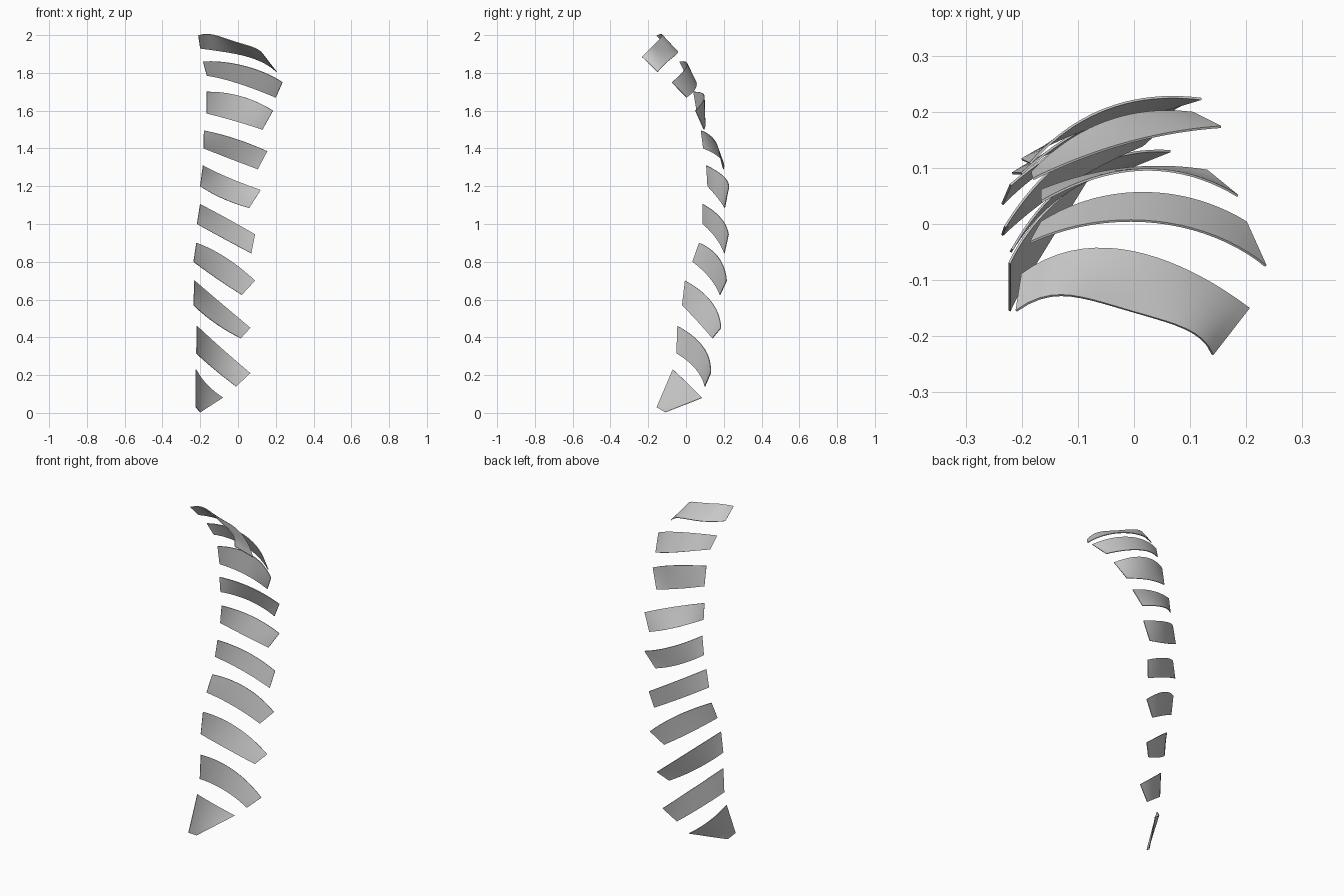
import bpy
import bmesh
from mathutils import Vector

if "Cube" in bpy.data.objects:
    bpy.data.objects.remove(bpy.data.objects["Cube"])

COLS, ROWS, THICK = 20, 5, 0.004


def curve_points(pts, n):
    """Smooth curve through a few points, sampled n + 1 times by chord length."""
    pts = [Vector(p) for p in pts]
    ts = [0.0]
    for a, b in zip(pts, pts[1:]):
        ts.append(ts[-1] + (b - a).length)
    ts = [t / ts[-1] for t in ts]
    out = []
    for k in range(n + 1):
        u, p = k / n, Vector((0, 0, 0))
        for i, pt in enumerate(pts):
            w = 1.0
            for j, t in enumerate(ts):
                if j != i:
                    w *= (u - t) / (ts[i] - t)
            p += w * pt
        out.append(p)
    return out


def plate(name, upper, lower):
    """Thin curved strip lofted between its upper and lower edges."""
    top, bot = curve_points(upper, COLS), curve_points(lower, COLS)
    bm = bmesh.new()
    grid = [[bm.verts.new(a.lerp(b, r / ROWS)) for a, b in zip(top, bot)]
            for r in range(ROWS + 1)]
    for r in range(ROWS):
        for c in range(COLS):
            bm.faces.new((grid[r][c], grid[r + 1][c], grid[r + 1][c + 1], grid[r][c + 1]))
    bmesh.ops.recalc_face_normals(bm, faces=bm.faces)
    mesh = bpy.data.meshes.new(name)
    bm.to_mesh(mesh)
    bm.free()
    obj = bpy.data.objects.new(name, mesh)
    bpy.context.collection.objects.link(obj)
    # give the sheet its thickness, then smooth all but the rim
    mod = obj.modifiers.new("thickness", 'SOLIDIFY')
    mod.thickness, mod.offset = THICK, 0
    bpy.ops.object.select_all(action='DESELECT')
    obj.select_set(True)
    bpy.context.view_layer.objects.active = obj
    bpy.ops.object.modifier_apply(modifier=mod.name)
    bpy.ops.object.shade_smooth_by_angle()


# tapered bottom plate
plate("bottom_plate",
      [(-.222, -.07, .23), (-.165, .015, .15), (-.08, .085, .08)],
      [(-.222, -.155, .03), (-.20, -.11, .003)])

# lower plates, sloping steeply down to the right
plate("lower_plate_1",
      [(-.217, -.045, .46), (-.08, .10, .335), (.065, .13, .21)],
      [(-.22, -.05, .315), (-.13, .05, .235), (-.01, .10, .14)])
plate("lower_plate_2",
      [(-.23, -.005, .70), (-.09, .14, .58), (.065, .185, .45)],
      [(-.235, -.02, .57), (-.12, .07, .475), (.015, .14, .395)])
plate("lower_plate_3",
      [(-.22, .07, .90), (-.07, .17, .825), (.09, .215, .70)],
      [(-.235, .035, .80), (-.11, .13, .71), (.02, .18, .625)])

# middle plates
plate("middle_plate_1",
      [(-.20, .09, 1.105), (-.06, .185, 1.03), (.09, .225, .945)],
      [(-.217, .09, 1.0), (-.08, .16, .925), (.07, .203, .845)])
plate("middle_plate_2",
      [(-.185, .108, 1.31), (-.05, .205, 1.245), (.12, .223, 1.18)],
      [(-.20, .115, 1.20), (-.07, .175, 1.13), (.06, .205, 1.085)])
plate("middle_plate_3",
      [(-.18, .08, 1.495), (-.01, .145, 1.45), (.155, .173, 1.385)],
      [(-.182, .092, 1.40), (-.04, .185, 1.345), (.105, .198, 1.29)])

# upper plates, leaning forward
plate("upper_plate_1",
      [(-.165, .04, 1.70), (.02, .097, 1.675), (.185, .05, 1.60)],
      [(-.165, .06, 1.585), (0, .10, 1.54), (.13, .095, 1.50)])
plate("upper_plate_2",
      [(-.185, -.033, 1.86), (.02, .005, 1.84), (.13, -.017, 1.805), (.235, -.075, 1.75)],
      [(-.165, .003, 1.785), (0, .055, 1.745), (.10, .045, 1.71), (.20, .003, 1.67)])

# wavy top plate
plate("top_plate",
      [(-.21, -.155, 1.998), (-.10, -.13, 1.993), (0, -.157, 1.96),
       (.08, -.182, 1.935), (.14, -.233, 1.885)],
      [(-.20, -.09, 1.93), (-.03, -.045, 1.905), (.10, -.085, 1.87), (.205, -.15, 1.805)])
